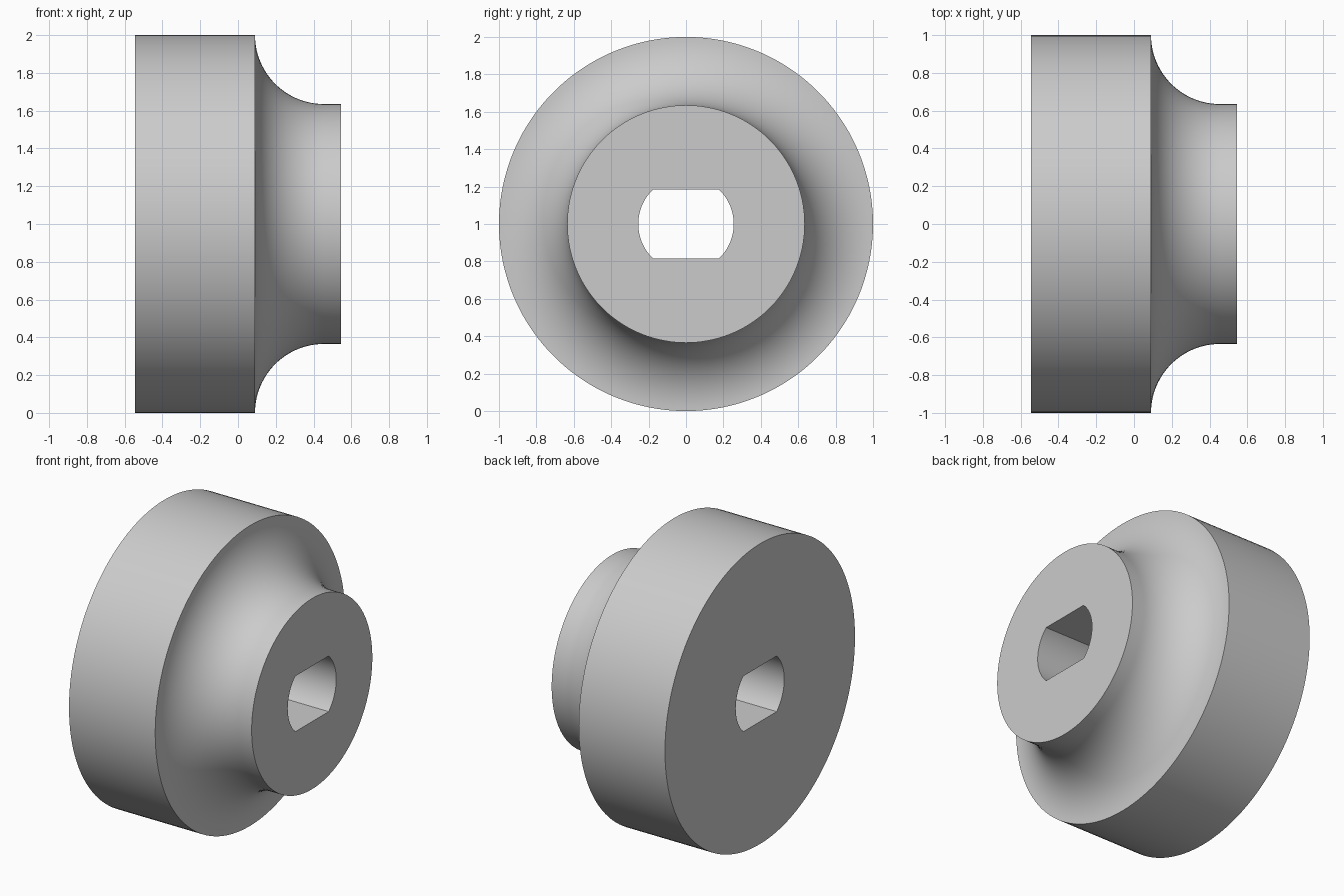
import bpy
import bmesh
from math import asin, cos, sin, pi

cube = bpy.data.objects.get("Cube")
if cube:
    bpy.data.objects.remove(cube, do_unlink=True)

HALF, STEP = 0.545, 0.09            # half length, end of the wide rim
RIM, HUB = 1.0, 0.635               # radii
BORE, FLAT = 0.255, 0.185           # bore radius, half distance between flats
FILLET = RIM - HUB
SEG, ARC = 32, 24

mat = bpy.data.materials.new("plain grey")
mat.use_nodes = True
grey = (0.6, 0.6, 0.6, 1)
mat.diffuse_color = grey
mat.node_tree.nodes["Principled BSDF"].inputs["Base Color"].default_value = grey

# Angles line up with the four corners of the double-flat bore
corner = asin(FLAT / BORE)
stops = [-corner, corner, pi - corner, pi + corner, 2 * pi - corner]
angles = [a + (b - a) * i / SEG for a, b in zip(stops, stops[1:]) for i in range(SEG)]

# Closed section (x, radius): bore, back face, rim, concave fillet, hub
profile = [(HALF, BORE), (-HALF, BORE), (-HALF, RIM)]
for i in range(ARC + 1):
    t = pi / 2 * i / ARC
    profile.append((STEP + FILLET * (1 - cos(t)), RIM - FILLET * sin(t)))
profile.append((HALF, HUB))

bm = bmesh.new()
rings = []
for x, r in profile:
    ring = []
    for a in angles:
        z = r * sin(a)
        if r == BORE:
            z = max(-FLAT, min(FLAT, z))
        ring.append(bm.verts.new((x, r * cos(a), z + RIM)))
    rings.append(ring)

n = len(angles)
for ring, after in zip(rings, rings[1:] + rings[:1]):
    for i in range(n):
        j = (i + 1) % n
        bm.faces.new((ring[i], ring[j], after[j], after[i]))
bmesh.ops.recalc_face_normals(bm, faces=bm.faces)

mesh = bpy.data.meshes.new("flanged_hub")
bm.to_mesh(mesh)
bm.free()
mesh.materials.append(mat)
hub = bpy.data.objects.new("flanged_hub", mesh)
bpy.context.collection.objects.link(hub)

# Smooth curved walls, keep the rims and bore corners crisp
bpy.context.view_layer.objects.active = hub
hub.select_set(True)
bpy.ops.object.shade_smooth_by_angle(angle=pi / 6)
